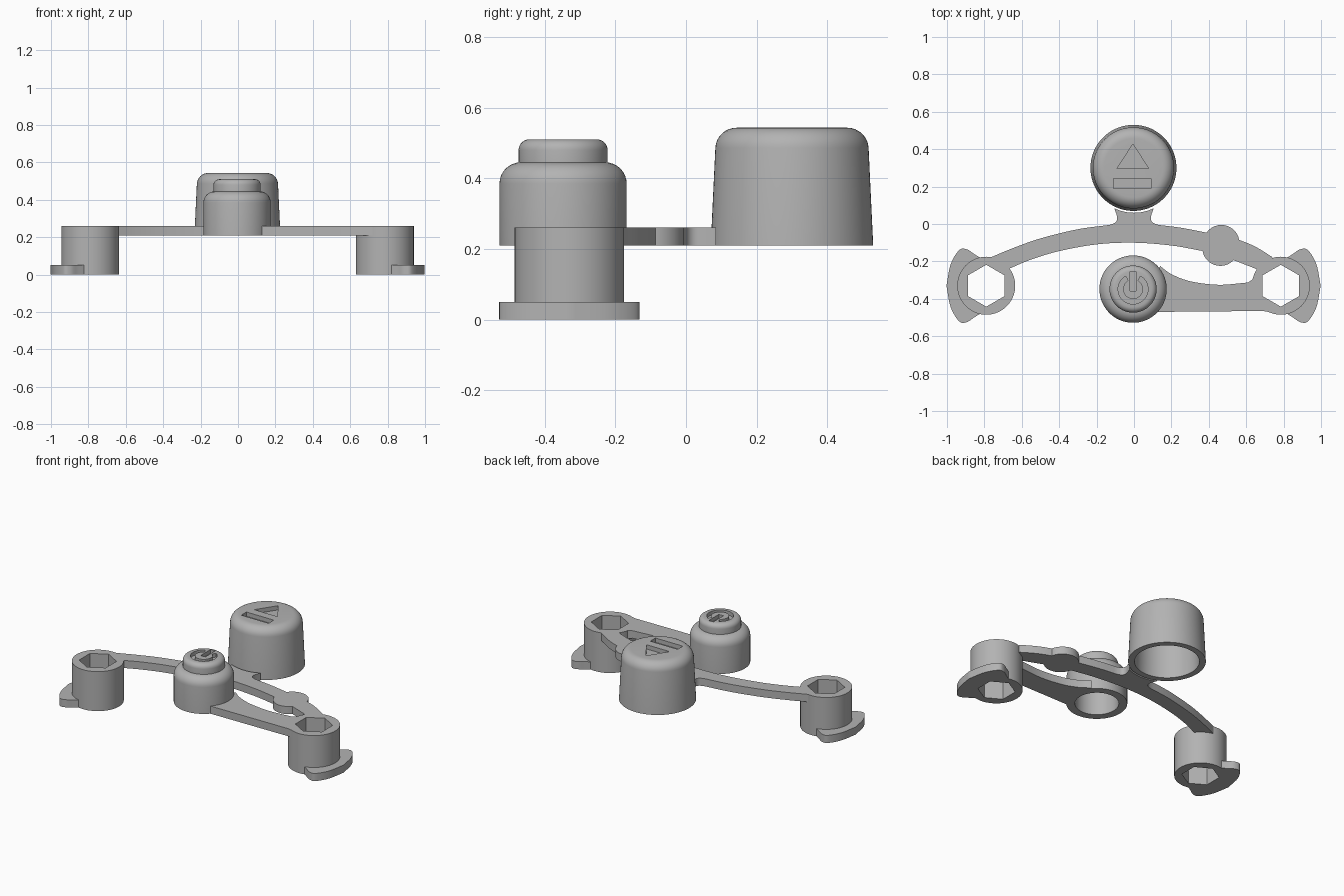
import bpy, bmesh
from math import sin, cos, pi, radians
from mathutils import Vector

if "Cube" in bpy.data.objects:
    bpy.data.objects.remove(bpy.data.objects["Cube"])

grey = bpy.data.materials.new("plain grey")
grey.use_nodes = True
COLOUR = (0.45, 0.45, 0.45, 1)
grey.diffuse_color = COLOUR
grey.node_tree.nodes["Principled BSDF"].inputs["Base Color"].default_value = COLOUR

PLATE_LOW, PLATE_TOP = 0.21, 0.26


def finish(name, bm):
    bmesh.ops.recalc_face_normals(bm, faces=bm.faces)
    mesh = bpy.data.meshes.new(name)
    bm.to_mesh(mesh)
    bm.free()
    mesh.materials.append(grey)
    obj = bpy.data.objects.new(name, mesh)
    bpy.context.collection.objects.link(obj)
    return obj


def activate(obj):
    bpy.ops.object.select_all(action='DESELECT')
    obj.select_set(True)
    bpy.context.view_layer.objects.active = obj


def smooth(obj):
    activate(obj)
    bpy.ops.object.shade_smooth_by_angle(angle=radians(32))


def prism(name, outline, low, high):
    """Extrude a flat outline between two heights."""
    bm = bmesh.new()
    face = bm.faces.new([bm.verts.new((x, y, low)) for x, y in outline])
    side = bmesh.ops.extrude_face_region(bm, geom=[face])["geom"]
    top = [v for v in side if isinstance(v, bmesh.types.BMVert)]
    bmesh.ops.translate(bm, verts=top, vec=(0, 0, high - low))
    return finish(name, bm)


def lathe(name, profile, centre, steps=72):
    """Turn a radius and height profile; close both ends."""
    bm = bmesh.new()
    rings = [[bm.verts.new((centre[0] + x, centre[1] + y, z))
              for x, y in arc((0, 0), r, 0, 360, steps)[:-1]] for r, z in profile]
    for a, b in zip(rings, rings[1:]):
        for i in range(steps):
            j = (i + 1) % steps
            bm.faces.new((a[i], a[j], b[j], b[i]))
    bm.faces.new(rings[0])
    bm.faces.new(rings[-1])
    return finish(name, bm)


def cut(obj, cutter):
    activate(obj)
    mod = obj.modifiers.new("cut", 'BOOLEAN')
    mod.operation, mod.solver, mod.object = 'DIFFERENCE', 'EXACT', cutter
    bpy.ops.object.modifier_apply(modifier=mod.name)
    bpy.data.objects.remove(cutter)


def arc(centre, radius, start, end, steps=16):
    angles = [radians(start + (end - start) * i / steps) for i in range(steps + 1)]
    return [(centre[0] + radius * cos(a), centre[1] + radius * sin(a)) for a in angles]


def curve(points, steps=6):
    """Smooth curve through the given points."""
    p = [Vector(q) for q in points]
    p = [2 * p[0] - p[1]] + p + [2 * p[-1] - p[-2]]
    out = []
    for a, b, c, d in zip(p, p[1:], p[2:], p[3:]):
        for i in range(steps):
            t = i / steps
            q = 0.5 * (2 * b + (c - a) * t + (2 * a - 5 * b + 4 * c - d) * t * t
                       + (3 * b - a - 3 * c + d) * t ** 3)
            out.append(tuple(q))
    return out + [tuple(p[-2])]


# Screw bosses with hexagonal through holes and eared feet
for name, x, side in (("right", -0.79, -1), ("left", 0.785, 1)):
    centre = (x, -0.33)
    edge = curve([(0.03, 0.148), (0.065, 0.17), (0.105, 0.195), (0.145, 0.19),
                  (0.19, 0.115), (0.213, 0)])
    foot = edge + [(u, -v) for u, v in reversed(edge[:-1])]
    foot = [(x + side * u, centre[1] + v) for u, v in foot]
    parts = (prism(name + "_boss", arc(centre, 0.155, 0, 360, 64)[:-1], 0, PLATE_TOP),
             prism(name + "_foot", foot, 0, 0.05))
    for part in parts:
        hexagon = arc(centre, 0.112, 30, 390, 6)[:-1]
        cut(part, prism("hex_cutter", hexagon, -0.1, 0.4))
        smooth(part)

# Long curved arm with the flared neck behind it
back = curve([(-0.77, -0.18), (-0.65, -0.13), (-0.5, -0.077), (-0.3, -0.028), (-0.13, -0.005)])
neck = curve([(-0.13, -0.005), (-0.1, 0.008), (-0.09, 0.035), (-0.105, 0.084)], 5)[1:]
neck += arc((0, 0.3), 0.24, 244, 296, 12)
neck += [(-x, y) for x, y in reversed(neck[:15])]
right_back = curve([(0.13, -0.005), (0.25, -0.02), (0.38, -0.045), (0.47, -0.065),
                    (0.56, -0.085), (0.65, -0.122), (0.74, -0.177)])
right_front = [(0.67, -0.25), (0.645, -0.237), (0.545, -0.198), (0.46, -0.165)]
front = curve([(0.36, -0.143), (0.2, -0.115), (0, -0.1), (-0.2, -0.109), (-0.4, -0.145),
               (-0.55, -0.19), (-0.67, -0.24)])
outline = back + neck + right_back + right_front + front + [(-0.68, -0.25), (-0.76, -0.2)]
smooth(prism("long_arm", outline, PLATE_LOW, PLATE_TOP))

# Round pad on the long arm
pad = arc((0.467, -0.102), 0.097, 0, 180) + arc((0.462, -0.127), 0.097, 180, 360)
smooth(prism("arm_pad", pad, PLATE_LOW, PLATE_TOP))

# Short arm joining the small button to the left boss
top_edge = curve([(0.14, -0.225), (0.2, -0.268), (0.3, -0.306), (0.45, -0.325), (0.61, -0.313)])
short = top_edge + [(0.635, -0.295), (0.66, -0.34), (0.67, -0.4), (0.75, -0.455),
                    (0.75, -0.476), (0.69, -0.465), (0.12, -0.47), (0.12, -0.44),
                    (0.15, -0.35), (0.12, -0.26)]
smooth(prism("short_arm", short, PLATE_LOW, PLATE_TOP))

# Small stepped button, hollow below, with an engraved symbol
SMALL = (-0.005, -0.348)
profile = [(0.13, 0.39), (0.13, PLATE_LOW), (0.18, PLATE_LOW)]
profile += arc((0.12, 0.385), 0.06, 0, 90, 8) + [(0.126, 0.445)]
profile += arc((0.096, 0.48), 0.03, 0, 90, 6)
button = lathe("small_button", profile, SMALL)
ring = arc(SMALL, 0.08, 120, 420, 40) + arc(SMALL, 0.053, 420, 120, 40)
cut(button, prism("ring_cutter", ring, 0.485, 0.6))
bar = [(SMALL[0] + u, SMALL[1] + v)
       for u, v in ((-0.017, -0.01), (0.017, -0.01), (0.017, 0.095), (-0.017, 0.095))]
cut(button, prism("bar_cutter", bar, 0.485, 0.6))
smooth(button)

# Large tapered button, hollow below, with an engraved triangle and bar
profile = [(0.185, 0.485), (0.192, PLATE_LOW), (0.23, PLATE_LOW)]
profile += arc((0.157, 0.483), 0.06, 3, 90, 8)
button = lathe("large_button", profile, (-0.003, 0.3))
cut(button, prism("triangle_cutter", [(-0.09, 0.298), (0.078, 0.298), (-0.006, 0.427)], 0.515, 0.6))
cut(button, prism("bar_cutter", [(-0.11, 0.19), (0.09, 0.19), (0.09, 0.244), (-0.11, 0.244)],
                  0.515, 0.6))
smooth(button)
